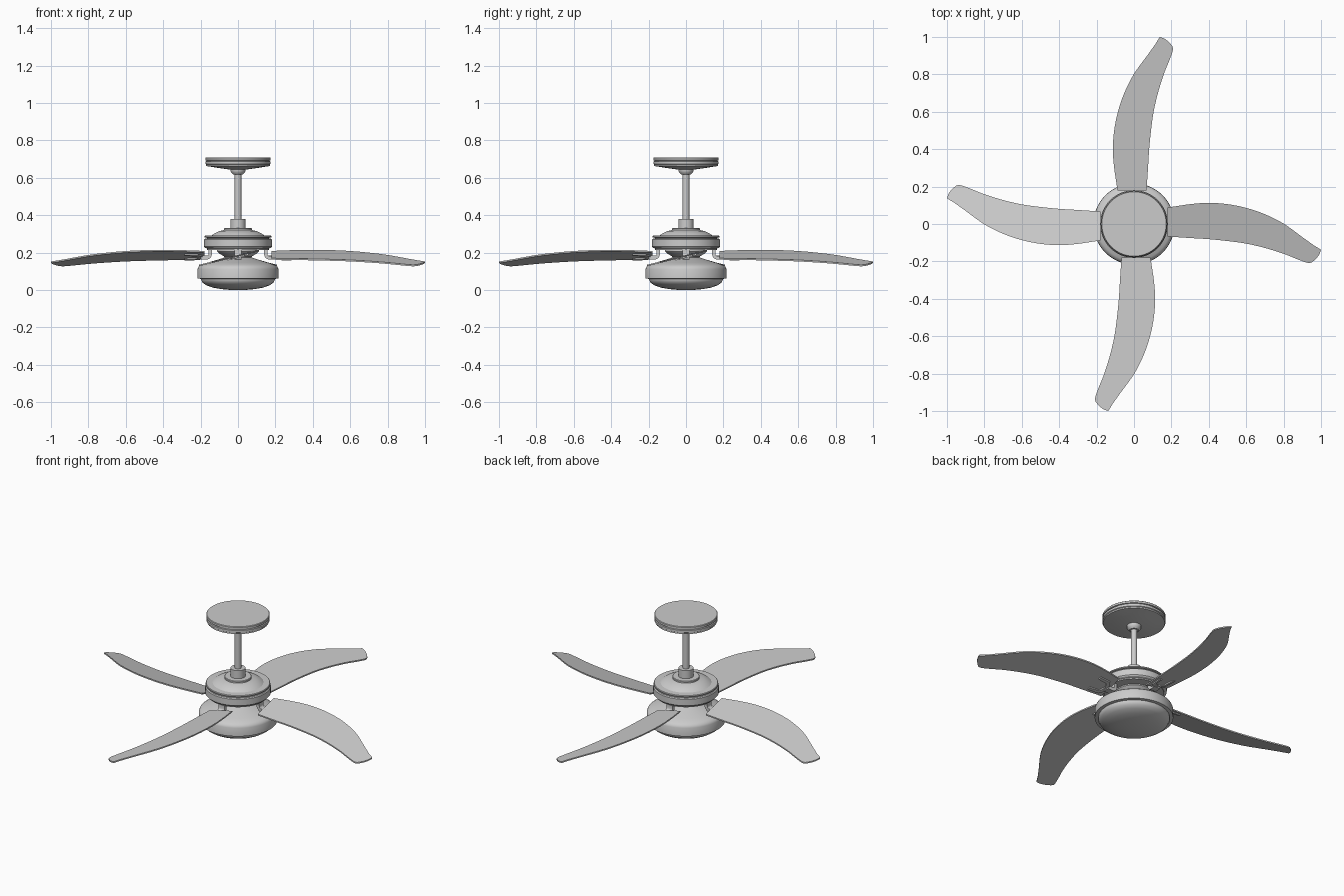
import bpy, bmesh, math
from mathutils import Matrix, Vector

if "Cube" in bpy.data.objects:
    bpy.data.objects.remove(bpy.data.objects["Cube"])


def finish(name, bm, angle=30):
    bmesh.ops.remove_doubles(bm, verts=bm.verts, dist=1e-5)
    bmesh.ops.recalc_face_normals(bm, faces=bm.faces)
    me = bpy.data.meshes.new(name)
    bm.to_mesh(me)
    bm.free()
    ob = bpy.data.objects.new(name, me)
    bpy.context.collection.objects.link(ob)
    bpy.ops.object.select_all(action='DESELECT')
    bpy.context.view_layer.objects.active = ob
    ob.select_set(True)
    bpy.ops.object.shade_smooth_by_angle(angle=math.radians(angle))
    return ob


def lathe(name, profile, steps=64):
    """Turn an (r, z) profile around the z axis."""
    bm = bmesh.new()
    vs = [bm.verts.new((r, 0, z)) for r, z in profile]
    es = [bm.edges.new(p) for p in zip(vs, vs[1:])]
    bmesh.ops.spin(bm, geom=vs + es, cent=(0, 0, 0), axis=(0, 0, 1),
                   angle=math.tau, steps=steps)
    return finish(name, bm)


def plate(name, outline, z_of, thick, turn):
    """Thin plate from an xy outline, tilted by z_of(y), turned about z."""
    bm = bmesh.new()
    f = bm.faces.new([bm.verts.new((x, y, z_of(y) - thick / 2)) for x, y in outline])
    ext = bmesh.ops.extrude_face_region(bm, geom=[f])['geom']
    bmesh.ops.translate(bm, vec=(0, 0, thick),
                        verts=[v for v in ext if isinstance(v, bmesh.types.BMVert)])
    bm.transform(Matrix.Rotation(turn, 4, 'Z'))
    return finish(name, bm)


def smooth_curve(pts, n=4):
    """Catmull-Rom refinement of a short point list."""
    p = [Vector(q) for q in pts]
    p = [2 * p[0] - p[1]] + p + [2 * p[-1] - p[-2]]
    out = []
    for a, b, c, d in zip(p, p[1:], p[2:], p[3:]):
        for i in range(n):
            t = i / n
            out.append(0.5 * (2 * b + (c - a) * t + (2 * a - 5 * b + 4 * c - d) * t * t
                              + (3 * b - a - 3 * c + d) * t ** 3))
    return [tuple(q) for q in out] + [tuple(p[-2])]


# Ceiling mount
lathe("canopy", [(0, .709), (.172, .709), (.175, .706), (.175, .694), (.169, .692),
                 (.169, .689), (.175, .687), (.175, .674), (.17, .671), (.17, .663),
                 (.12, .655), (.05, .645), (0, .645)])
lathe("canopy_ball", [(0, .65), (.04, .65), (.04, .637), (.036, .627),
                      (.026, .617), (0, .615)], 32)
lathe("down_rod", [(0, .63), (.018, .63), (.018, .35), (0, .35)], 32)
lathe("rod_collar", [(0, .38), (.041, .38), (.041, .32), (0, .32)], 32)

# Motor housing
lathe("motor_housing", [(0, .331), (.072, .331), (.075, .328), (.075, .32), (.1, .315),
                        (.125, .303), (.14, .292), (.175, .291), (.178, .288),
                        (.178, .282), (.165, .279), (.165, .275), (.176, .275),
                        (.181, .27), (.181, .232), (.176, .226), (.165, .222),
                        (.165, .215), (.11, .213), (0, .213)])
lathe("neck", [(0, .22), (.112, .22), (.112, .206), (.1, .195),
               (.075, .18), (.065, .15), (0, .15)])

# Light kit
lathe("light_housing", [(0, .178), (.06, .178), (.085, .17), (.12, .159), (.165, .146),
                        (.198, .134), (.211, .124), (.216, .112), (.217, .062),
                        (.2, .06), (.19, .065), (0, .065)])
lathe("light_bowl", [(0, .07), (.197, .07), (.197, .054), (.188, .038), (.168, .025),
                     (.135, .013), (.09, .005), (.045, .001), (0, 0)])

# Blades and brackets
lead = smooth_curve([(.18, .088), (.3, .106), (.4, .113), (.5, .106), (.6, .086),
                     (.7, .052), (.8, .002), (.9, -.07), (.96, -.113)])
tip = smooth_curve([(.99, -.131), (.999, -.14), (.985, -.172), (.955, -.202), (.937, -.209)], 3)
trail = smooth_curve([(.92, -.206), (.87, -.187), (.8, -.159), (.7, -.128), (.6, -.105),
                      (.5, -.091), (.4, -.081), (.3, -.075), (.18, -.067)])
fork = [(.15, -.018), (.19, -.02), (.215, -.05), (.285, -.055), (.285, -.038), (.225, -.032),
        (.21, 0), (.225, .032), (.285, .038), (.285, .055), (.215, .05), (.19, .02), (.15, .018)]
arm = smooth_curve([(.148, .225), (.148, .195), (.153, .18), (.168, .172), (.2, .174)], 4)

for i in range(4):
    turn = i * math.pi / 2
    plate(f"blade_{i+1}", lead + tip + trail, lambda y: .183 + .25 * y, .008, turn)
    plate(f"blade_fork_{i+1}", fork, lambda y: .176 + .25 * y, .008, turn)
    # Bent arm joining motor and fork
    bm = bmesh.new()
    rings = []
    for k, (x, z) in enumerate(arm):
        a, b = arm[max(k - 1, 0)], arm[min(k + 1, len(arm) - 1)]
        d = Vector((b[0] - a[0], 0, b[1] - a[1])).normalized()
        n = Vector((-d.z, 0, d.x)) * .009
        s = Vector((0, .02, 0))
        c = Vector((x, 0, z))
        rings.append([bm.verts.new(c + q) for q in (n + s, n - s, -n - s, -n + s)])
    for r0, r1 in zip(rings, rings[1:]):
        for j in range(4):
            bm.faces.new((r0[j], r0[(j + 1) % 4], r1[(j + 1) % 4], r1[j]))
    bm.faces.new(rings[0])
    bm.faces.new(rings[-1])
    bm.transform(Matrix.Rotation(turn, 4, 'Z'))
    finish(f"blade_arm_{i+1}", bm)
